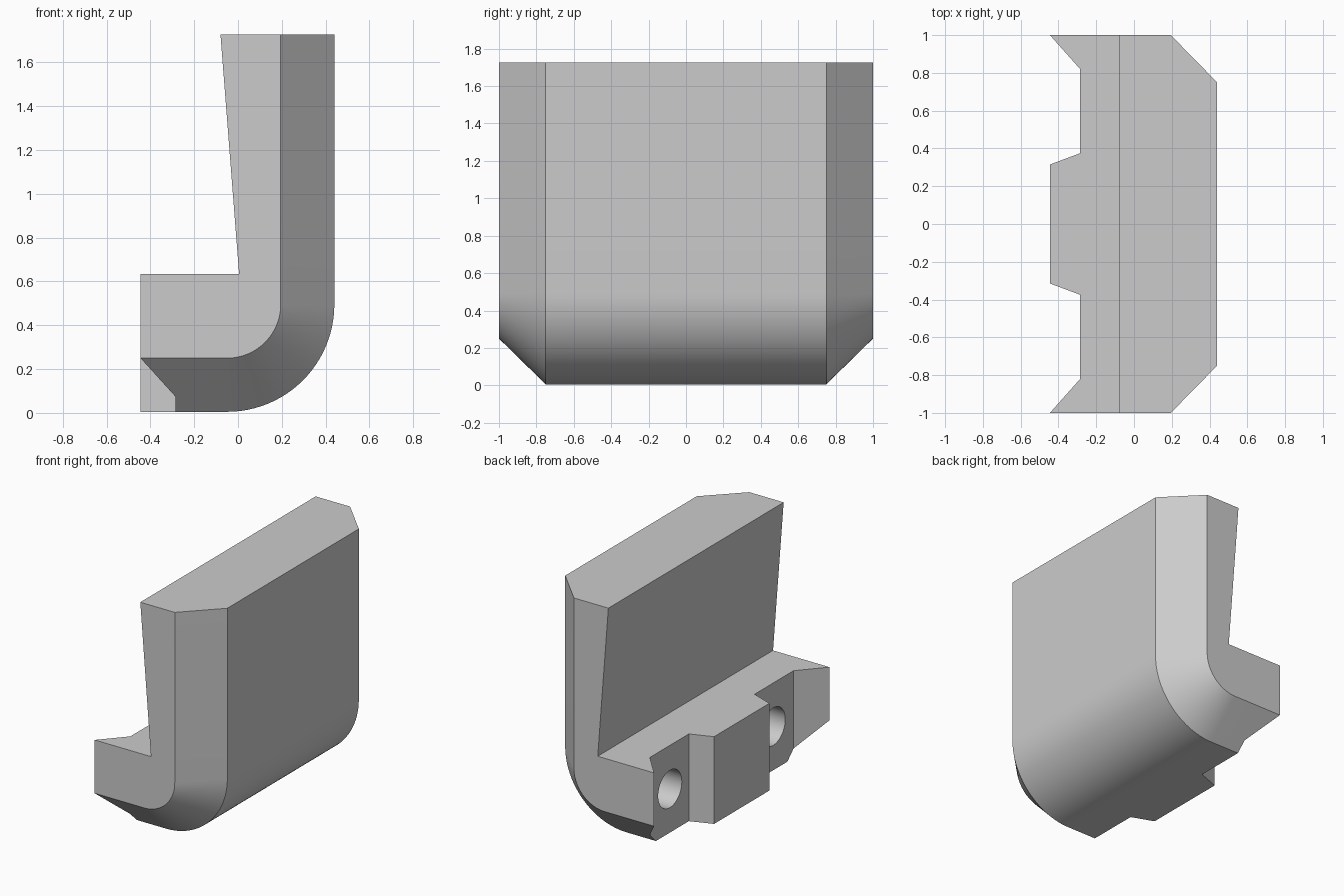
import bpy, bmesh, math

cube = bpy.data.objects.get("Cube")
if cube:
    bpy.data.objects.remove(cube, do_unlink=True)

grey = bpy.data.materials.new("plain grey")
grey.use_nodes = True
grey.diffuse_color = (0.6, 0.6, 0.6, 1)
grey.node_tree.nodes["Principled BSDF"].inputs["Base Color"].default_value = (0.6, 0.6, 0.6, 1)


def loft(name, rings):
    """Skin matching closed rings of points and cap both ends."""
    bm = bmesh.new()
    loops = [[bm.verts.new(p) for p in ring] for ring in rings]
    n = len(loops[0])
    for a, b in zip(loops, loops[1:]):
        for i in range(n):
            j = (i + 1) % n
            bm.faces.new((a[i], a[j], b[j], b[i]))
    bm.faces.new(loops[0])
    bm.faces.new(loops[-1])
    bmesh.ops.recalc_face_normals(bm, faces=bm.faces)
    mesh = bpy.data.meshes.new(name)
    bm.to_mesh(mesh)
    bm.free()
    mesh.materials.append(grey)
    obj = bpy.data.objects.new(name, mesh)
    bpy.context.collection.objects.link(obj)
    return obj


def section(y, radius, steps=24):
    """L-shaped section with a rounded heel of the given radius."""
    cx, cz = -0.05, 0.495
    pts = [(0.005, 0.635), (-0.445, 0.635), (-0.445, cz - radius)]
    for i in range(steps + 1):
        a = math.pi / 2 * i / steps
        pts.append((cx + radius * math.sin(a), cz - radius * math.cos(a)))
    pts += [(cx + radius, 1.727), (-0.08, 1.727)]
    return [(x, y, z) for x, z in pts]


def cut(target, cutter):
    cutter.hide_render = True
    mod = target.modifiers.new(cutter.name, "BOOLEAN")
    mod.operation = "DIFFERENCE"
    mod.solver = "EXACT"
    mod.object = cutter
    bpy.context.view_layer.objects.active = target
    bpy.ops.object.modifier_apply(modifier=mod.name)
    bpy.data.objects.remove(cutter, do_unlink=True)


# Body: full section in the middle, shrunken sections at the bevelled ends
body = loft("bracket_body", [section(-1, 0.245), section(-0.75, 0.49),
                             section(0.75, 0.49), section(1, 0.245)])

for side in (-1, 1):
    # Flared recess in the foot, its slopes carried past the foot's face
    outline = [(-0.285, 0.375), (-0.605, 0.255), (-0.605, 1.18), (-0.285, 0.82)]
    cut(body, loft("recess_cutter",
                   [[(x, side * y, z) for x, y in outline] for z in (-0.1, 0.8)]))

    # Blind round hole in the recess floor
    ring = [2 * math.pi * i / 48 for i in range(48)]
    cut(body, loft("hole_cutter",
                   [[(x, side * 0.59 + 0.135 * math.cos(a), 0.32 + 0.135 * math.sin(a))
                     for a in ring] for x in (-0.4, 0.12)]))

# Smooth heel and holes, crisp edges elsewhere
bpy.ops.object.select_all(action="DESELECT")
body.select_set(True)
bpy.context.view_layer.objects.active = body
bpy.ops.object.shade_smooth_by_angle(angle=math.radians(30))
